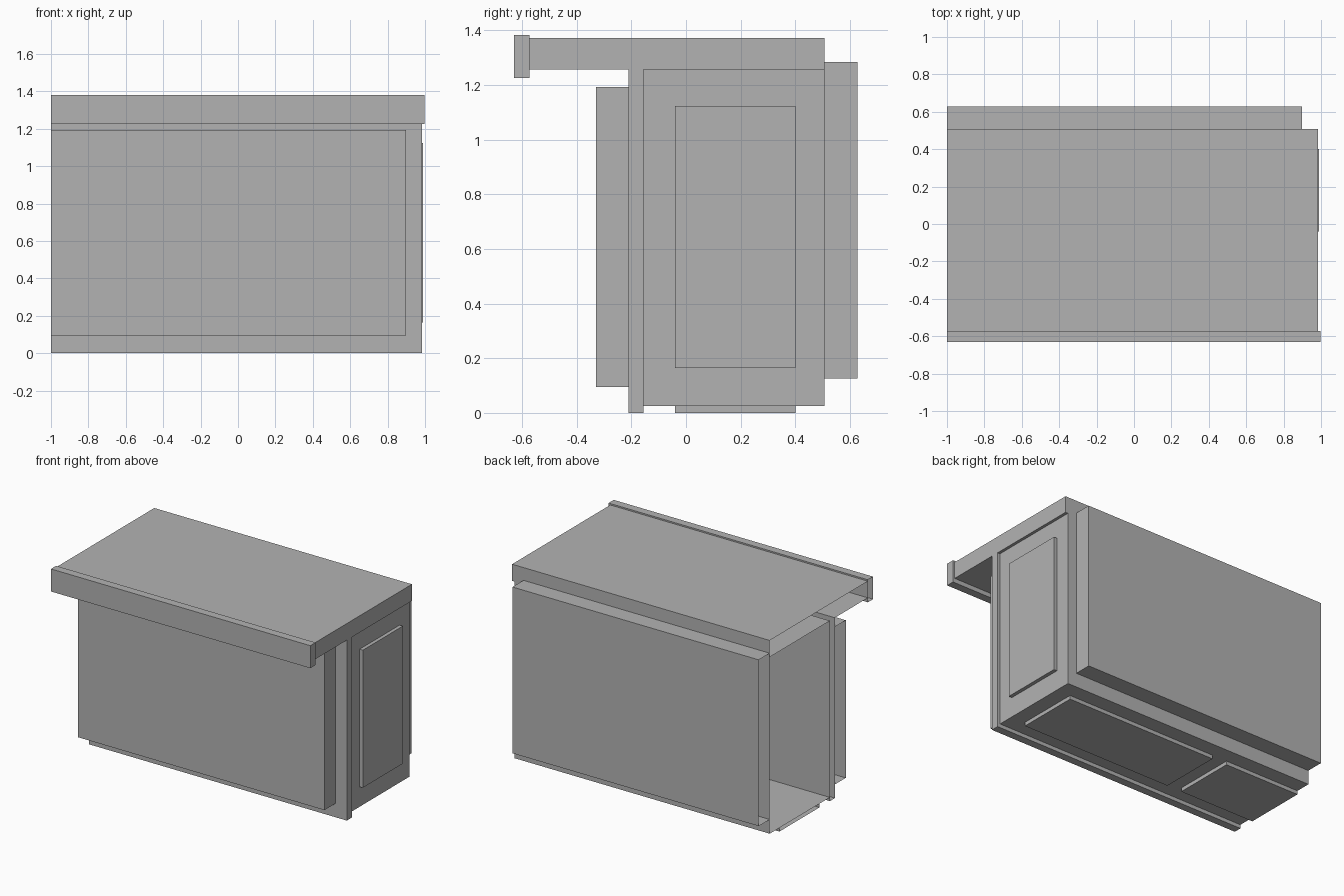
import bpy
import bmesh
from mathutils import Vector

cube = bpy.data.objects.get("Cube")
if cube:
    bpy.data.objects.remove(cube, do_unlink=True)

grey = bpy.data.materials.new("plain_grey")
grey.use_nodes = True
colour = (0.45, 0.45, 0.45, 1)
grey.diffuse_color = colour
grey.node_tree.nodes["Principled BSDF"].inputs["Base Color"].default_value = colour

OPEN_END = -1.0   # the hollow shells are open on this plane
BODY_END = 0.965
SHELL_END = 0.985


def prism(name, x0, x1, profile, open_sides=()):
    """Extrude a (y, z) profile along x, leaving faces with the given normals open."""
    bm = bmesh.new()
    face = bm.faces.new([bm.verts.new((x0, y, z)) for y, z in profile])
    ext = bmesh.ops.extrude_face_region(bm, geom=[face], use_keep_orig=True)
    moved = [v for v in ext["geom"] if isinstance(v, bmesh.types.BMVert)]
    bmesh.ops.translate(bm, verts=moved, vec=(x1 - x0, 0, 0))
    bmesh.ops.recalc_face_normals(bm, faces=bm.faces[:])
    drop = [f for f in bm.faces
            if any(f.normal.dot(Vector(d)) > 0.9 for d in open_sides)]
    bmesh.ops.delete(bm, geom=drop, context='FACES')
    mesh = bpy.data.meshes.new(name)
    bm.to_mesh(mesh)
    bm.free()
    mesh.materials.append(grey)
    obj = bpy.data.objects.new(name, mesh)
    bpy.context.collection.objects.link(obj)
    return obj


def box(name, x, y, z, open_sides=()):
    profile = [(y[0], z[0]), (y[1], z[0]), (y[1], z[1]), (y[0], z[1])]
    return prism(name, x[0], x[1], profile, open_sides)


LEFT, FRONT, BACK, UP = (-1, 0, 0), (0, -1, 0), (0, 1, 0), (0, 0, 1)

# Overhanging top slab and front board share one L-shaped shell
prism("top_and_front_board", OPEN_END, SHELL_END,
      [(-0.573, 1.256), (-0.21, 1.256), (-0.21, 0), (-0.155, 0),
       (-0.155, 1.256), (0.507, 1.256), (0.507, 1.372), (-0.573, 1.372)],
      [LEFT])

# Main hollow body, closed above and in front by the L-shaped shell
box("body", (OPEN_END, BODY_END), (-0.155, 0.507), (0.026, 1.256),
    [LEFT, FRONT, UP])

# Edge band along the front of the top
box("front_edge_band", (OPEN_END, 0.998), (-0.63, -0.573), (1.225, 1.382), [LEFT])

# Thick front and back panels
box("front_panel", (OPEN_END, 0.897), (-0.33, -0.21), (0.095, 1.193), [LEFT, BACK])
box("back_panel", (OPEN_END, 0.897), (0.507, 0.628), (0.125, 1.283), [LEFT, FRONT])

# Raised panels on the end and the underside
inset = (-0.04, 0.4)
box("end_panel", (BODY_END, 0.99), inset, (0.165, 1.123))
box("underside_panel_long", (-0.306, 0.858), inset, (0, 0.026))
box("underside_panel_short", (OPEN_END, -0.42), inset, (0, 0.026), [LEFT])
